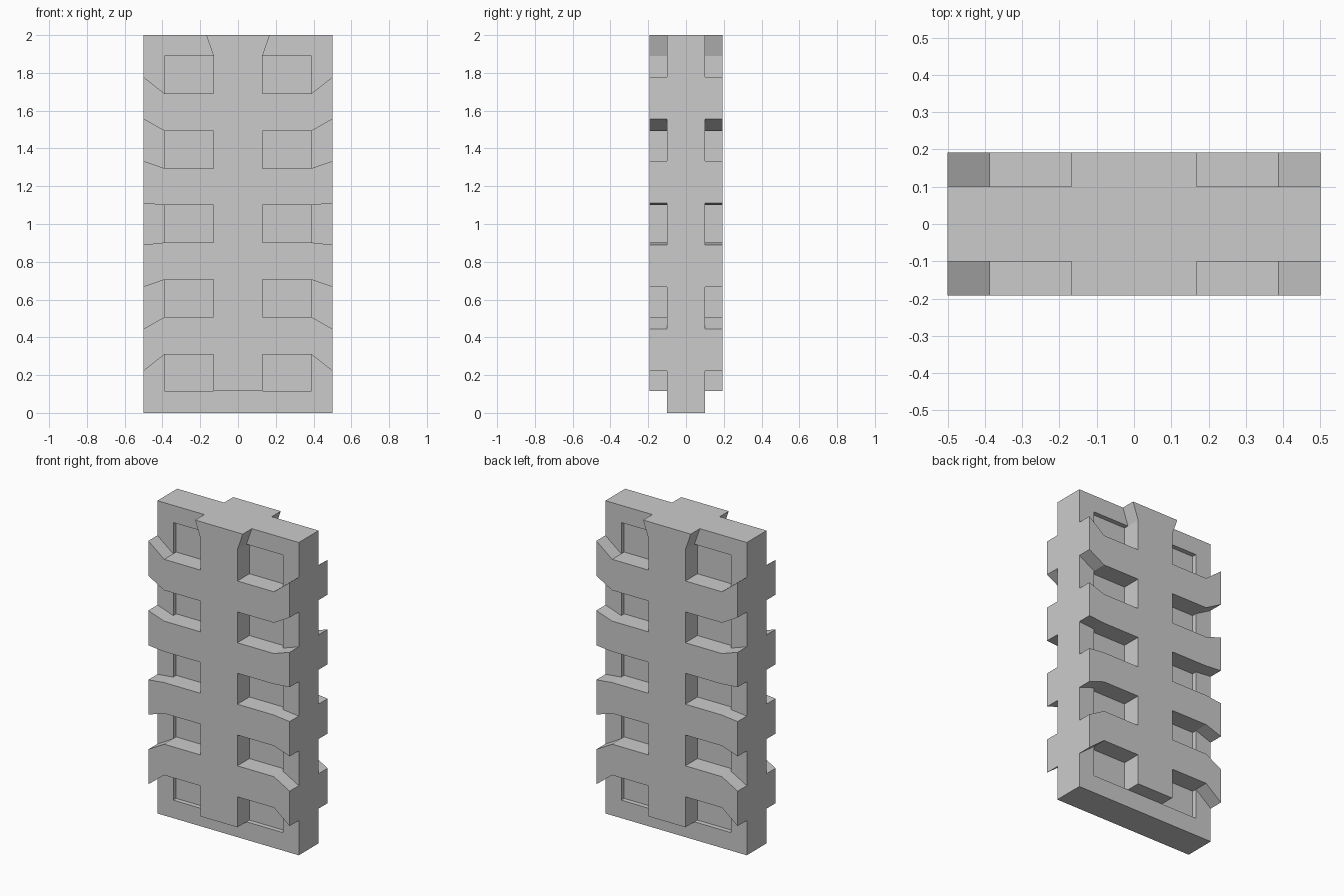
import bpy, bmesh
from mathutils import Vector

default = bpy.data.objects.get("Cube")
if default:
    bpy.data.objects.remove(default)

gray = bpy.data.materials.new("plain gray")
gray.use_nodes = True
color = (0.6, 0.6, 0.6, 1)
gray.diffuse_color = color
gray.node_tree.nodes["Principled BSDF"].inputs["Base Color"].default_value = color

HALF_W, SLAB_Y, RELIEF_Y, RECESS = 0.5, 0.1, 0.192, 0.03
SPINE_X, BEND_X = 0.13, 0.388
# Ribs from bottom to top: inner low, inner high, outer low, outer high
RIBS = [(0.31, 0.508, 0.222, 0.445), (0.705, 0.902, 0.667, 0.89),
        (1.1, 1.295, 1.11, 1.333), (1.492, 1.69, 1.555, 1.778)]
BASE_Z, NECK_Z, TOP_Z = 0.115, 1.89, 2.0


def finish(name, bm):
    bmesh.ops.recalc_face_normals(bm, faces=bm.faces)
    mesh = bpy.data.meshes.new(name)
    bm.to_mesh(mesh)
    bm.free()
    mesh.materials.append(gray)
    obj = bpy.data.objects.new(name, mesh)
    bpy.context.collection.objects.link(obj)


def extrude_y(bm, faces, depth):
    out = bmesh.ops.extrude_face_region(bm, geom=faces, use_keep_orig=True)
    verts = [v for v in out["geom"] if isinstance(v, bmesh.types.BMVert)]
    bmesh.ops.translate(bm, verts=verts, vec=(0, depth, 0))


# Slab: a gridded plate with two columns of shallow windows on both faces
bm = bmesh.new()
xs = [-HALF_W, -BEND_X, -SPINE_X, SPINE_X, BEND_X, HALF_W]
zs = [0, BASE_Z] + [z for rib in RIBS for z in rib[:2]] + [NECK_Z, TOP_Z]
grid = [[bm.verts.new((x, -SLAB_Y, z)) for x in xs] for z in zs]
for r in range(len(zs) - 1):
    for c in range(len(xs) - 1):
        bm.faces.new((grid[r][c], grid[r][c + 1], grid[r + 1][c + 1], grid[r + 1][c]))
extrude_y(bm, bm.faces[:], 2 * SLAB_Y)
bmesh.ops.recalc_face_normals(bm, faces=bm.faces)


def is_window(face):
    p = face.calc_center_median()
    row = next(i for i in range(len(zs) - 1) if zs[i] < p.z + 1e-5 <= zs[i + 1] + 1e-4)
    return abs(face.normal.y) > 0.9 and SPINE_X < abs(p.x) < BEND_X and row % 2 == 1


windows = [f for f in bm.faces if is_window(f)]
for face in bmesh.ops.extrude_discrete_faces(bm, faces=windows)["faces"]:
    inward = -RECESS if face.calc_center_median().y > 0 else RECESS
    bmesh.ops.translate(bm, verts=face.verts[:], vec=Vector((0, inward, 0)))
finish("windowed_slab", bm)

# Raised spine with bent ribs, one on each face
right = [(SPINE_X, BASE_Z)]
for low, high, out_low, out_high in RIBS:
    right += [(SPINE_X, low), (BEND_X, low), (HALF_W, out_low),
              (HALF_W, out_high), (BEND_X, high), (SPINE_X, high)]
right += [(SPINE_X, NECK_Z), (0.168, TOP_Z)]
outline = right + [(-x, z) for x, z in reversed(right)]
for side, name in ((-1, "front_spine_and_ribs"), (1, "back_spine_and_ribs")):
    bm = bmesh.new()
    face = bm.faces.new([bm.verts.new((x, side * SLAB_Y, z)) for x, z in outline])
    extrude_y(bm, [face], side * (RELIEF_Y - SLAB_Y))
    finish(name, bm)
